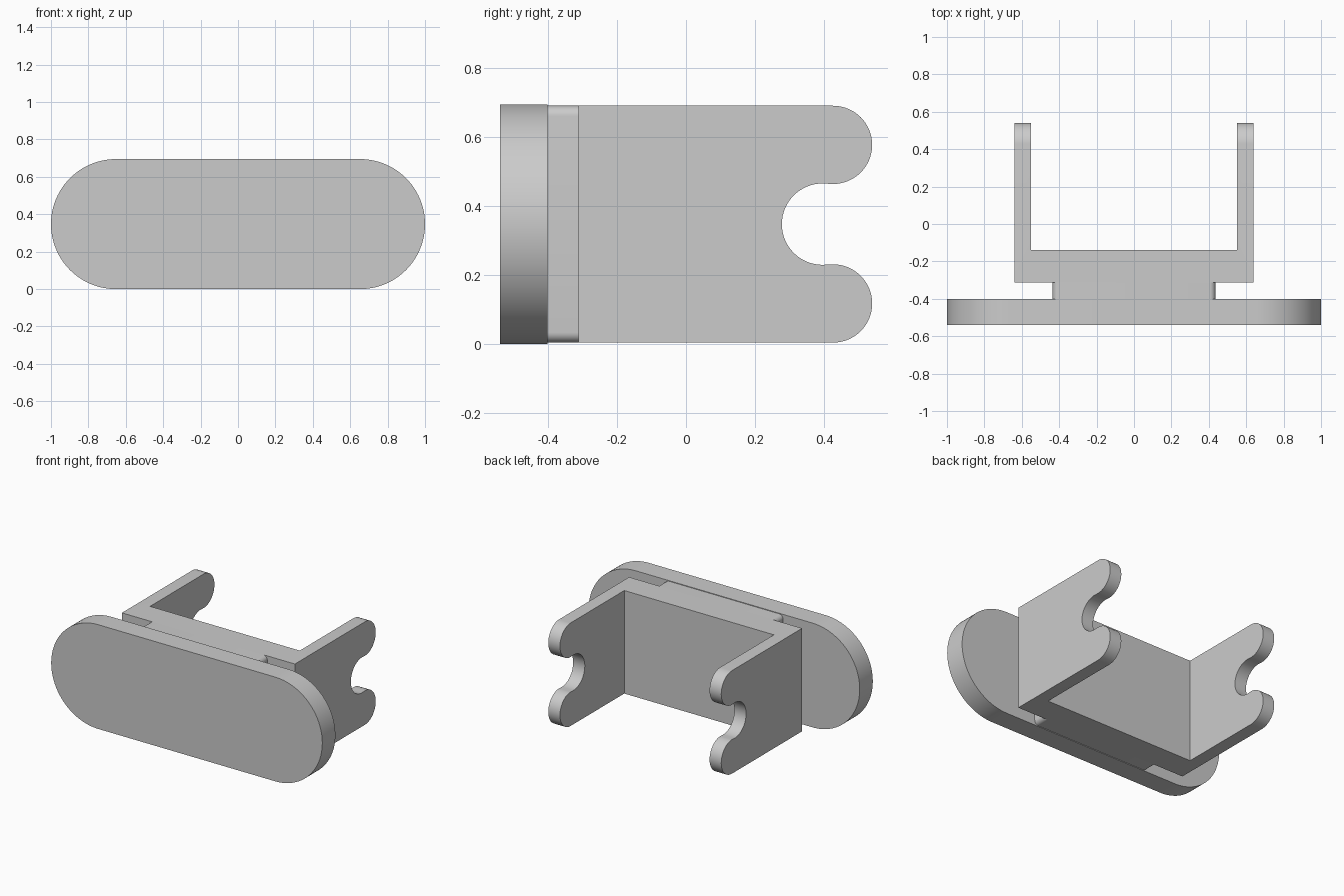
import bpy
import bmesh
from math import cos, sin, pi, radians
from mathutils import Vector

if "Cube" in bpy.data.objects:
    bpy.data.objects.remove(bpy.data.objects["Cube"], do_unlink=True)

# One plain grey plastic
GREY = (0.6, 0.6, 0.6, 1)
grey = bpy.data.materials.new("grey plastic")
grey.use_nodes = True
grey.diffuse_color = GREY
grey.node_tree.nodes["Principled BSDF"].inputs["Base Color"].default_value = GREY

HEIGHT = 0.695
MID = HEIGHT / 2
HALF = MID - 0.004            # bracket half height


def arc(cu, cv, r, start, end, steps=32):
    """Points along an arc, angles in degrees."""
    angles = [radians(start + (end - start) * i / steps) for i in range(steps + 1)]
    return [(cu + r * cos(a), cv + r * sin(a)) for a in angles]


def extrude(name, outline, place, direction):
    """Solid made by sweeping a flat outline along a direction."""
    bm = bmesh.new()
    face = bm.faces.new([bm.verts.new(place(u, v)) for u, v in outline])
    swept = bmesh.ops.extrude_face_region(bm, geom=[face])["geom"]
    moved = [g for g in swept if isinstance(g, bmesh.types.BMVert)]
    bmesh.ops.translate(bm, verts=moved, vec=Vector(direction))
    bmesh.ops.remove_doubles(bm, verts=bm.verts, dist=1e-5)
    bmesh.ops.recalc_face_normals(bm, faces=bm.faces)
    mesh = bpy.data.meshes.new(name)
    bm.to_mesh(mesh)
    bm.free()
    mesh.materials.append(grey)
    obj = bpy.data.objects.new(name, mesh)
    bpy.context.collection.objects.link(obj)
    return obj


def activate(obj):
    bpy.ops.object.select_all(action="DESELECT")
    obj.select_set(True)
    bpy.context.view_layer.objects.active = obj


def smooth(obj):
    activate(obj)
    bpy.ops.object.shade_smooth_by_angle(angle=radians(30))


# Front plate: long rounded slab
end_x = 1 - MID
outline = arc(end_x, MID, MID, -90, 90, 48) + arc(-end_x, MID, MID, 90, 270, 48)
plate = extrude("front_plate", outline, lambda x, z: (x, -0.54, z), (0, 0.138, 0))
smooth(plate)

# Neck: narrower block with small rounded corners
nx, r = 0.435, 0.03
outline = []
for i, (sx, sz) in enumerate([(1, 1), (-1, 1), (-1, -1), (1, -1)]):
    outline += arc(sx * (nx - r), MID + sz * (HALF - r), r, 90 * i, 90 * i + 90, 8)
neck = extrude("neck", outline, lambda x, z: (x, -0.402, z), (0, 0.09, 0))
smooth(neck)

# Bracket: side profile with two round lobes and a round notch
lobe_r, notch_r = 0.1135, 0.118
lobe_y, notch_y = 0.4265, 0.396
lobe_z = HALF - lobe_r
outline = [(-0.312, MID + HALF), (-0.312, MID - HALF)]
outline += arc(lobe_y, MID - lobe_z, lobe_r, -90, 90)
outline += arc(notch_y, MID, notch_r, 270, 90)
outline += arc(lobe_y, MID + lobe_z, lobe_r, -90, 90)
bracket = extrude("clip_bracket", outline, lambda y, z: (-0.638, y, z), (1.276, 0, 0))

# Hollow between the two arms
ix = 0.552
hollow = extrude("hollow_cutter", [(-ix, -0.138), (ix, -0.138), (ix, 1), (-ix, 1)],
                 lambda x, y: (x, y, -0.5), (0, 0, 2))
hollow.hide_render = True
cut = bracket.modifiers.new("hollow", "BOOLEAN")
cut.operation = "DIFFERENCE"
cut.solver = "EXACT"
cut.object = hollow
activate(bracket)
bpy.ops.object.modifier_apply(modifier=cut.name)
bpy.data.objects.remove(hollow, do_unlink=True)
smooth(bracket)
